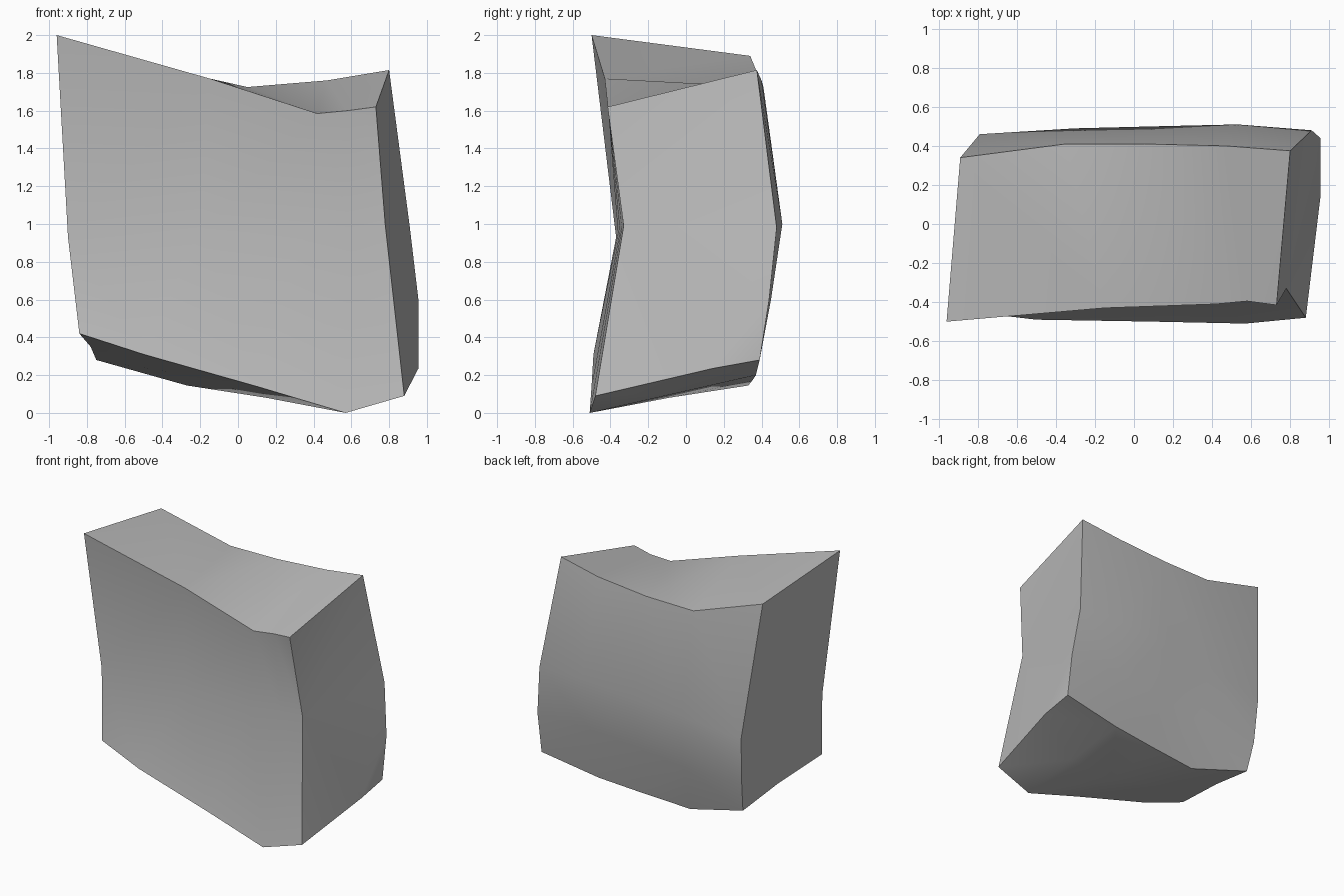
import bpy
import bmesh
import math
from mathutils import Vector

# Remove only the default cube
default_cube = bpy.data.objects.get("Cube")
if default_cube is not None:
    bpy.data.objects.remove(default_cube, do_unlink=True)


def make_material(name, color):
    """Create one flat material for viewport and render."""
    material = bpy.data.materials.new(name)
    material.use_nodes = True
    material.diffuse_color = color
    shader = material.node_tree.nodes["Principled BSDF"]
    shader.inputs["Base Color"].default_value = color
    shader.inputs["Roughness"].default_value = 0.9
    return material


def add_section(bm, points):
    """Add one upright cross-section of the stone, returned as vertices."""
    return [bm.verts.new(Vector(point)) for point in points]


def bridge_sections(bm, first, second):
    """Join two neighbouring cross-sections with a closed band of faces."""
    count = len(first)
    for index in range(count):
        following = (index + 1) % count
        bm.faces.new((first[index], first[following],
                      second[following], second[index]))


def close_end(bm, section):
    """Close an end with an upper panel and two lower panels."""
    (front_top, front_waist, front_foot, underside,
     back_foot, back_low, back_waist, back_top) = section
    bm.faces.new((front_top, front_waist, back_waist, back_top))
    bm.faces.new((front_waist, front_foot, underside, back_waist))
    bm.faces.new((underside, back_foot, back_low, back_waist))


# Each section runs: front top, waist, foot, underside, back foot, low, waist, top
left_end = [(-.96, -.5, 2), (-.9, -.37, .93), (-.84, -.45, .42), (-.78, 0, .35),
            (-.75, .38, .28), (-.775, .43, .51), (-.79, .46, .87), (-.89, .34, 1.89)]
left_body = [(-.15, -.43, 1.77), (-.2, -.36, .95), (-.5, -.49, .31), (-.38, -.08, .22),
             (-.27, .33, .145), (-.27, .42, .5), (-.3, .49, .93), (-.35, .41, 1.72)]
middle_body = [(.42, -.41, 1.585), (.35, -.35, .96), (.1, -.5, .14), (.15, -.09, .08),
               (.11, .35, .17), (.1, .43, .55), (.1, .5, .96), (.05, .41, 1.725)]
right_body = [(.58, -.395, 1.6), (.6, -.34, .98), (.57, -.51, 0), (.53, -.07, .1),
              (.48, .37, .2), (.5, .45, .6), (.53, .51, 1), (.47, .4, 1.76)]
right_end = [(.73, -.415, 1.62), (.78, -.33, .99), (.88, -.48, .09), (.955, .14, .235),
             (.955, .39, .28), (.955, .44, .6), (.91, .48, .98), (.8, .375, 1.815)]

# Loft the broken stone block through its sections
bm = bmesh.new()
sections = [add_section(bm, points) for points in
            (left_end, left_body, middle_body, right_body, right_end)]
for first, second in zip(sections, sections[1:]):
    bridge_sections(bm, first, second)
close_end(bm, sections[0])
close_end(bm, sections[-1])
bmesh.ops.recalc_face_normals(bm, faces=bm.faces[:])
bmesh.ops.triangulate(bm, faces=bm.faces[:], quad_method="BEAUTY")

mesh = bpy.data.meshes.new("stone_block")
bm.to_mesh(mesh)
bm.free()
stone = bpy.data.objects.new("stone_block", mesh)
bpy.context.collection.objects.link(stone)
mesh.materials.append(make_material("stone_grey", (0.5, 0.5, 0.5, 1)))

# Soft bends across each side, crisp broken edges between sides
bpy.ops.object.select_all(action="DESELECT")
stone.select_set(True)
bpy.context.view_layer.objects.active = stone
bpy.ops.object.shade_smooth_by_angle(angle=math.radians(35))
